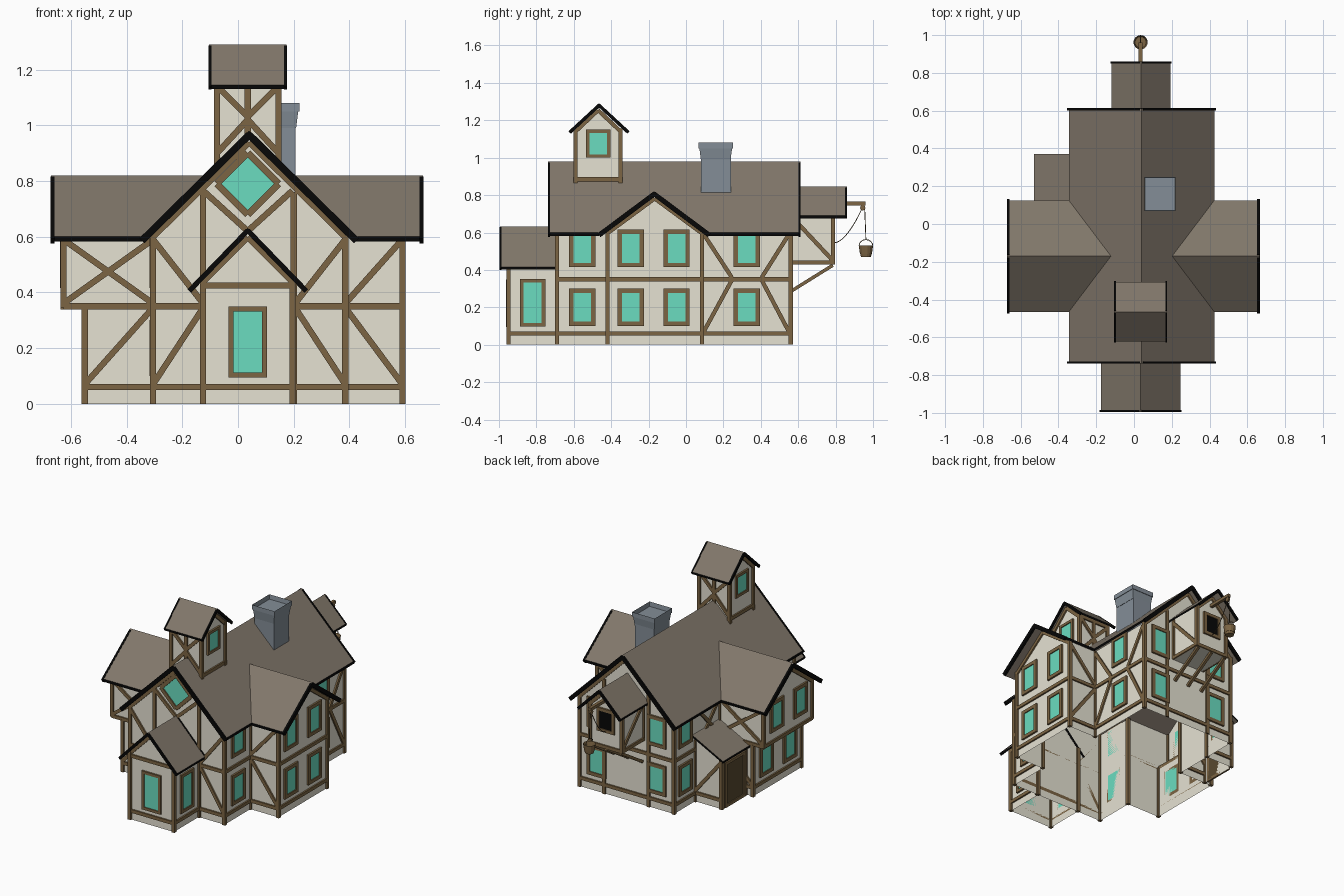
import bpy, bmesh, math
from mathutils import Vector as V

if "Cube" in bpy.data.objects:
    bpy.data.objects.remove(bpy.data.objects["Cube"])


def material(name, rgb):
    m = bpy.data.materials.new(name)
    m.diffuse_color = (*rgb, 1)
    m.use_nodes = True
    m.node_tree.nodes["Principled BSDF"].inputs["Base Color"].default_value = m.diffuse_color
    return m


PLASTER = material("cream plaster", (.79, .76, .65))
TIMBER = material("brown timber", (.2, .128, .056))
GLASS = material("teal glass", (.145, .72, .53))
ROOF = material("roof grey brown", (.22, .185, .145))
TRIM = material("black trim", (.002, .002, .002))
STONE = material("blue grey stone", (.23, .27, .31))
DOOR = material("dark door", (.10, .068, .03))
MATS = {"walls": PLASTER, "timber_frame": TIMBER, "window_frames": TIMBER, "window_panes": GLASS,
        "loft_opening": TRIM, "door": DOOR, "hoist_beam": TIMBER, "verge_boards": TRIM}
parts = {k: bmesh.new() for k in MATS}


def to_object(name, bm, mats, fix=True):
    if fix:
        bmesh.ops.recalc_face_normals(bm, faces=bm.faces[:])
    me = bpy.data.meshes.new(name)
    bm.to_mesh(me)
    bm.free()
    for m in mats:
        me.materials.append(m)
    bpy.context.collection.objects.link(bpy.data.objects.new(name, me))


def face(bm, pts):
    return bm.faces.new([bm.verts.new(p) for p in pts])


def beam(part, a, b, w, d, n):
    """Box from a to b, w wide in the wall plane and d deep along the normal n."""
    bm, a, b, n = parts[part], V(a), V(b), V(n)
    s = (b - a).normalized().cross(n).normalized()
    v = [[bm.verts.new(p + s * w / 2 * i + n * d / 2 * j)
          for i, j in ((-1, -1), (1, -1), (1, 1), (-1, 1))] for p in (a, b)]
    bm.faces.new(v[0])
    bm.faces.new(v[1][::-1])
    for k in range(4):
        bm.faces.new((v[0][k], v[0][k - 1], v[1][k - 1], v[1][k]))


class Wall:
    """Plaster panel between two plan points with posts, rails and an optional gable."""

    def __init__(self, p0, p1, z0, z1, apex=None, rails=(), w=.022):
        self.o, d = V((*p0, 0)), V((*p1, 0)) - V((*p0, 0))
        self.L, self.d, self.w = d.length, d.normalized(), w
        self.n = self.d.cross(V((0, 0, 1)))
        za, zb = z1 if isinstance(z1, tuple) else (z1, z1)
        top = [(self.L, zb)] + ([(self.L / 2, apex)] if apex else []) + [(0, za)]
        face(parts["walls"], [self.p(*q) for q in [(0, z0), (self.L, z0)] + top])
        for u, z in ((0, za), (self.L, zb)):      # corner posts
            beam("timber_frame", self.p(u, z0), self.p(u, z), w, w, self.n)
        for z in rails:
            self.bar(0, z, self.L, z)
        if apex:
            for u in (0, self.L):
                self.bar(u, za - .014, self.L / 2, apex - .014)

    def p(self, u, z, out=0):
        return self.o + self.d * u + V((0, 0, z)) + self.n * out

    def bar(self, u0, z0, u1, z1):
        beam("timber_frame", self.p(u0, z0, .005), self.p(u1, z1, .005), self.w, .01, self.n)

    def brace(self, kind, u0, u1, z0, z1):
        if kind in "/X":
            self.bar(u0, z0, u1, z1)
        if kind in "\\X":
            self.bar(u0, z1, u1, z0)

    def window(self, u, z, w=.14, h=.2, b=.023, pane="window_panes"):
        beam(pane, self.p(u, z - h / 2 + b / 2, .003), self.p(u, z + h / 2 - b / 2, .003), w - b, .006, self.n)
        for s in (-1, 1):
            x, y = s * (w - b) / 2, s * (h - b) / 2
            beam("window_frames", self.p(u + x, z - h / 2, .006), self.p(u + x, z + h / 2, .006), b, .012, self.n)
            beam("window_frames", self.p(u - w / 2 + b, z + y, .006), self.p(u + w / 2 - b, z + y, .006), b, .012, self.n)

    def pair(self, u):
        self.window(u, .2)
        self.window(u, .515)


LO, UP = (.07, .345), (.36, .59)
RAILS = (.06, .35)
CX, X0, X1, Y0, Y1 = .04, -.305, .385, -.69, .56
WF, WB, WR, WL, WU = -.42, .085, .59, -.55, -.627      # wing front, back, right, left, left upper

# main front and back gables
f = Wall((X0, Y0), (X1, Y0), 0, .613, .953, RAILS)
b = Wall((X1, Y1), (X0, Y1), 0, .613, .953, RAILS)
for u0, u1, lo, up in ((0, .18, "/", "\\"), (.51, .69, "\\", "/")):
    f.brace(lo, u0, u1, *LO)
    f.brace(up, u0, u1, *UP)
for u in (.18, .505):
    f.bar(u, 0, u, .76)
    b.bar(u, 0, u, .76)
for u in (.125, .565):
    b.pair(u)
# diamond window in the front gable
h, uc, zc = .111, .34, .79
k = .047
beam("window_panes", f.p(uc - k, zc - k, .003), f.p(uc + k, zc + k, .003), k * 2 * 2 ** .5, .006, f.n)
for sx in (-1, 1):
    for sz in (-1, 1):
        beam("window_frames", f.p(uc + sx * h, zc, .007), f.p(uc, zc + sz * h, .007), .024, .014, f.n)
    f.bar(uc + sx * .16, .765, uc, .62)

# main side walls either side of the wings
for a, c in (((X1, Y0), (X1, WF)), ((X0, WF), (X0, Y0))):
    Wall(a, c, 0, .61, None, RAILS).pair(.135)
s = Wall((X1, WB), (X1, Y1), 0, .61, None, RAILS)
s.pair(.24)
for u0, u1, lo, up in ((.01, .16, "/", "\\"), (.32, .465, "\\", "/")):
    s.brace(lo, u0, u1, *LO)
    s.brace(up, u0, u1, *UP)
s = Wall((X0, Y1), (X0, WB), 0, .61, None, RAILS)
s.pair(.11)
s.brace("X", .25, .465, *UP)

# right wing
for a, c, lo, up in (((X1, WF), (WR, WF), "\\", "/"), ((WR, WB), (X1, WB), "/", "\\")):
    s = Wall(a, c, 0, .61, None, RAILS)
    s.brace(lo, 0, s.L, *LO)
    s.brace(up, 0, s.L, *UP)
s = Wall((WR, WF), (WR, WB), 0, .61, .796, RAILS)
for u in (.125, .37):
    s.pair(u)

# left wing with overhanging upper floor
for y, lo in ((WF, "/"), (WB, "\\")):
    for x, z0, z1, kind, rails in ((WL, 0, .345, lo, RAILS), (WU, .345, .61, "X", (.35,))):
        ends = [(x, y), (X0, y)] if y == WF else [(X0, y), (x, y)]
        s = Wall(*ends, z0, z1, None, rails)
        s.brace(kind, 0, s.L, *(LO if z0 == 0 else UP))
low = Wall((WL, WB), (WL, WF), 0, .345, None, RAILS)
upper = Wall((WU, WB), (WU, WF), .345, .61, .796, (.35,))
for u in (.135, .38):
    low.window(u, .2)
    upper.window(u, .515)
face(parts["walls"], [(WU, WF, .345), (WU, WB, .345), (WL, WB, .345), (WL, WF, .345)])

# front annex
AX, BX, AY = -.125, .195, -.95
s = Wall((AX, AY), (BX, AY), 0, .452, .613, (.06, .425))
s.window(.16, .222, .14, .255, .018)
for a, c in (((BX, AY), (BX, Y0)), ((AX, Y0), (AX, AY))):
    Wall(a, c, 0, .452, None, (.06, .425)).window(.13, .225, .135, .255, .02)

# lean-to porch with door in the left rear corner
s = Wall((X0, .34), (-.5, .34), 0, (.41, .325), None, (.06,))
s.brace("/", 0, s.L, .07, .31)
s = Wall((-.5, .34), (-.5, WB), 0, .325, None, ())
s.window(.13, .15, .21, .3, .02, "door")

# turret on the ridge
TX, UX, TY, UY = -.075, .145, -.59, -.35
for a, c in (((TX, TY), (UX, TY)), ((UX, UY), (TX, UY))):
    s = Wall(a, c, .82, 1.155, None, (1.145,))
    s.bar(.11, .9, .11, 1.14)
    for u in (0, .22):
        s.bar(u, 1.14, .11, 1.03)
        s.bar(u, .9, .11, 1.02)
for a, c in (((UX, TY), (UX, UY)), ((TX, UY), (TX, TY))):
    Wall(a, c, .85, 1.155, 1.268, (.885,)).window(.12, 1.075, .13, .15, .018)

# rear loft dormer with brackets
DX, EX, DY = -.08, .15, .785
for a, c, kind in (((EX, Y1), (EX, DY), "\\"), ((DX, DY), (DX, Y1), "/")):
    Wall(a, c, .43, .715, None, (.44,)).brace(kind, 0, DY - Y1, .45, .69)
s = Wall((EX, DY), (DX, DY), .43, .715, .828, (.44,))
s.window(.115, .615, .13, .155, .02, "loft_opening")
face(parts["walls"], [(DX, Y1, .43), (DX, DY, .43), (EX, DY, .43), (EX, Y1, .43)])
for x in (DX + .01, .035, EX - .01):
    beam("timber_frame", (x, Y1, .285), (x, DY, .425), .018, .018, (1, 0, 0))
beam("hoist_beam", (.035, DY - .05, .755), (.035, .96, .755), .02, .02, (1, 0, 0))


# roofs: folded sheets given thickness, black on the upright edges
def roof(name, polys, t):
    bm = bmesh.new()
    for q in polys:
        face(bm, q)
    bmesh.ops.remove_doubles(bm, verts=bm.verts[:], dist=.0005)
    ext = bmesh.ops.extrude_face_region(bm, geom=bm.faces[:], use_keep_orig=True)["geom"]
    bmesh.ops.translate(bm, vec=(0, 0, -t), verts=[g for g in ext if isinstance(g, bmesh.types.BMVert)])
    bm.normal_update()
    for fc in bm.faces:
        fc.material_index = int(abs(fc.normal.z) < .05)
    to_object(name, bm, (ROOF, TRIM))


def verge(c, half, ze, zr, at, axis, w, d):
    """Pair of black boards along the sloping roof edge in the plane axis = at."""
    for s in (-1, 1):
        ends = [(c, zr), (c + s * half, ze)]
        a, b = [(at, q, z - w * .55) if axis == 0 else (q, at, z - w * .55) for q, z in ends]
        beam("verge_boards", a, b, w, d, (1 - axis, axis, 0))


def gable(name, c, half, a, b, ze, zr, along_x=False):
    q = [[(c, a, zr), (c, b, zr), (c + s * half, b, ze), (c + s * half, a, ze)] for s in (-1, 1)]
    roof(name, [[(y, x, z) if along_x else (x, y, z) for x, y, z in p] for p in q], .014)
    for at in (a + .004, b - .004):
        verge(c, half, ze, zr, at, int(not along_x), .018, .01)


R0, R1, WY, WH, HALF = -.738, .612, -.17, .295, .385
polys = []
for s, xe in ((-1, -.672), (1, .665)):
    e, v = CX + s * HALF, CX + s * .162      # eave line and valley top
    polys.append([(CX, R0, .98), (e, R0, .6), (e, WY - WH, .6), (v, WY, .82),
                  (e, WY + WH, .6), (e, R1, .6), (CX, R1, .98)])
    for k in (-1, 1):
        polys.append([(v, WY, .82), (xe, WY, .82), (xe, WY + k * WH, .6), (e, WY + k * WH, .6)])
    verge(WY, WH, .6, .82, xe - s * .006, 0, .026, .014)
roof("main_roof", polys, .018)
for y in (R0 + .005, R1 - .005):
    verge(CX, HALF, .6, .98, y, 1, .026, .012)
gable("annex_roof", .035, .21, -.995, -.69, .415, .632)
gable("dormer_roof", .037, .155, .55, .86, .69, .845)
gable("turret_roof", -.465, .157, -.105, .175, 1.145, 1.29, True)
roof("porch_roof", [[(-.53, .37, .335), (-.305, .37, .45), (-.305, .085, .45), (-.53, .085, .335)]], .014)

for name, bm in parts.items():
    to_object(name, bm, (MATS[name],), fix=name != "walls")


# chimney with a flared cap and dark flue
def box(bm, lo, hi):
    for v in bmesh.ops.create_cube(bm, size=1)["verts"]:
        v.co = [lo[i] if v.co[i] < 0 else hi[i] for i in range(3)]


def top_face(bm):
    bm.normal_update()
    return max(bm.faces, key=lambda q: q.calc_center_median().z)


def hollow_top(bm, rim, depth):
    """Inset the highest face and sink it."""
    top = top_face(bm)
    bmesh.ops.inset_individual(bm, faces=[top], thickness=rim)
    bmesh.ops.translate(bm, vec=(0, 0, -depth), verts=list(top.verts))
    return top


bm = bmesh.new()
box(bm, (.065, .08, .78), (.207, .24, 1.05))
bmesh.ops.delete(bm, geom=[top_face(bm)], context="FACES_ONLY")
box(bm, (.055, .068, 1.05), (.22, .25, 1.08))
hollow_top(bm, .016, .09).material_index = 1
to_object("chimney", bm, (STONE, TRIM))

# bucket with an open top
BY = .962
bm = bmesh.new()
bmesh.ops.create_cone(bm, cap_ends=True, segments=14, radius1=.027, radius2=.038, depth=.06)
hollow_top(bm, .006, .045)
bmesh.ops.translate(bm, vec=(.035, BY, .5), verts=bm.verts[:])
to_object("bucket", bm, (TIMBER,))

# pulley wheel
bpy.ops.mesh.primitive_cylinder_add(vertices=12, radius=.014, depth=.014, location=(.035, .945, .732),
                                    rotation=(0, math.pi / 2, 0))
wheel = bpy.context.object
wheel.name = "pulley"
wheel.data.materials.append(TIMBER)


# ropes and bucket handle
def rope(name, pts):
    cu = bpy.data.curves.new(name, "CURVE")
    cu.dimensions, cu.bevel_depth, cu.bevel_resolution = "3D", .0025, 1
    sp = cu.splines.new("POLY")
    sp.points.add(len(pts) - 1)
    for p, (y, z) in zip(sp.points, pts):
        p.co = (.035, y, z, 1)
    cu.materials.append(DOOR)
    bpy.context.collection.objects.link(bpy.data.objects.new(name, cu))


rope("hoist_rope", [(.955, .74), (BY, .562)])
rope("bucket_handle", [(BY + .037 * math.cos(i * math.pi / 8), .528 + .034 * math.sin(i * math.pi / 8)) for i in range(9)])
rope("slack_rope", [(.795 + .145 * t / 8, .545 + .18 * (t / 8) ** 1.7) for t in range(9)])
